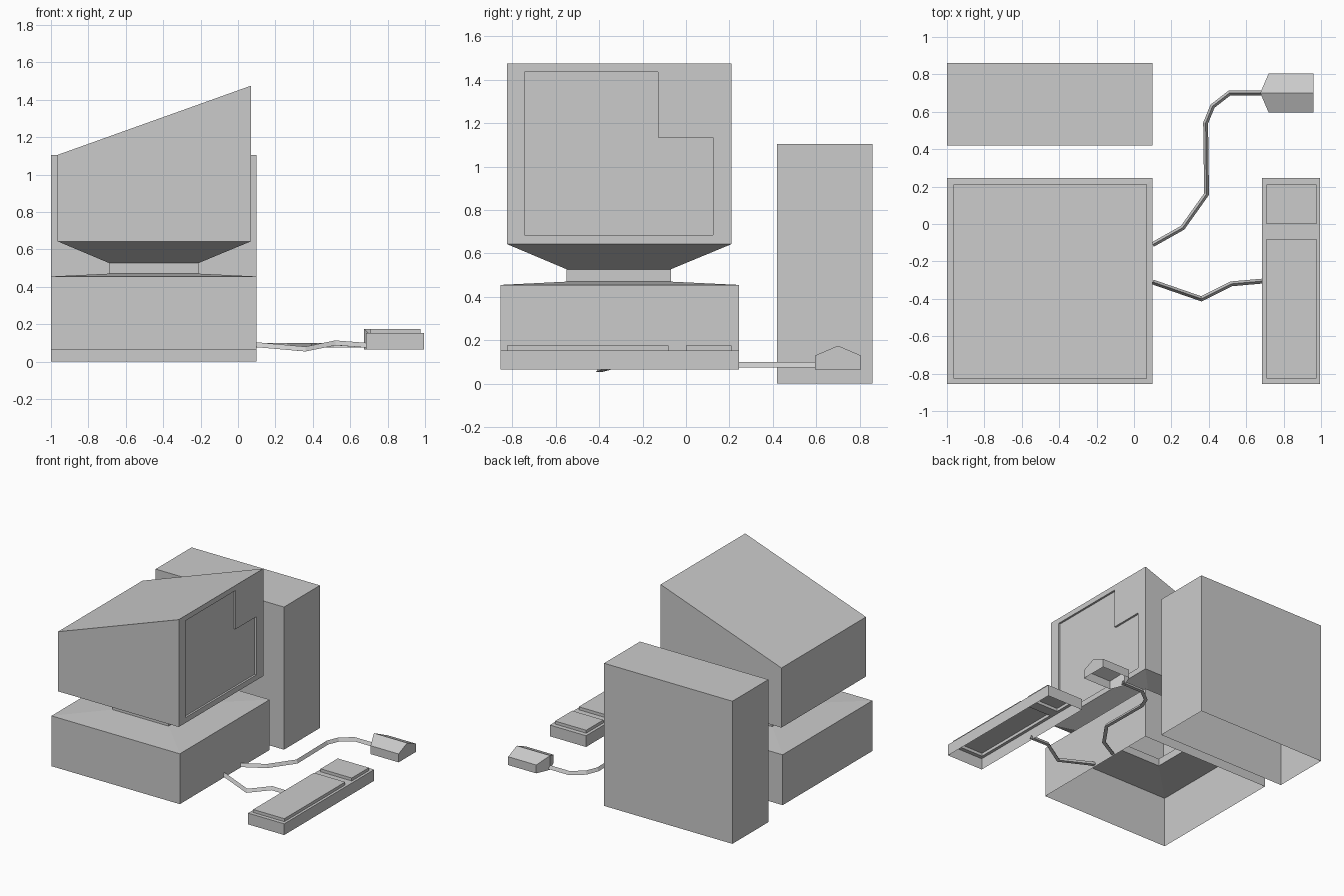
import bpy
import bmesh
from mathutils import Vector

if "Cube" in bpy.data.objects:
    bpy.data.objects.remove(bpy.data.objects["Cube"])


def rect(x0, x1, y0, y1, z, z_right=None):
    """Counter-clockwise ring; z_right lifts the +x edge."""
    zr = z if z_right is None else z_right
    return [(x0, y0, z), (x1, y0, zr), (x1, y1, zr), (x0, y1, z)]


def bridge(bm, lo, hi, skip=()):
    n = len(lo)
    for i in range(n):
        if i not in skip:
            j = (i + 1) % n
            bm.faces.new((lo[i], lo[j], hi[j], hi[i]))


def loft(bm, rings, cap=True, skip=()):
    """Stack rings into an outward-facing shell, open underneath."""
    vs = [[bm.verts.new(p) for p in r] for r in rings]
    for lo, hi in zip(vs, vs[1:]):
        bridge(bm, lo, hi, skip if hi is vs[-1] else ())
    if cap:
        bm.faces.new(vs[-1])
    return vs


def finish(name, bm):
    bmesh.ops.remove_doubles(bm, verts=bm.verts, dist=1e-5)
    mesh = bpy.data.meshes.new(name)
    bm.to_mesh(mesh)
    bm.free()
    ob = bpy.data.objects.new(name, mesh)
    bpy.context.collection.objects.link(ob)
    return ob


def shell(name, rings, cap=True):
    bm = bmesh.new()
    loft(bm, rings, cap)
    finish(name, bm)


def cable(name, pts, w=0.013, h=0.013):
    """Triangular cable with mitred bends."""
    bm = bmesh.new()
    pts = [Vector(p) for p in pts]
    rings = []
    for i, p in enumerate(pts):
        dirs = []
        for a, b in ((i - 1, i), (i, i + 1)):
            if a >= 0 and b < len(pts):
                d = pts[b] - pts[a]
                dirs.append(Vector((d.x, d.y, 0)).normalized())
        t = sum(dirs, Vector()).normalized()
        side = Vector((-t.y, t.x, 0)) * (w / t.dot(dirs[0]))
        up = Vector((0, 0, h))
        rings.append([bm.verts.new(q) for q in (p - side - up, p + up, p + side - up)])
    for lo, hi in zip(rings, rings[1:]):
        bridge(bm, lo, hi)
    bmesh.ops.recalc_face_normals(bm, faces=bm.faces)
    finish(name, bm)


# Rear cabinet
shell("rear_cabinet", [rect(-1, 0.1, 0.42, 0.86, 0), rect(-1, 0.1, 0.42, 0.86, 1.105)])

# Desktop case with shallow sloped lid, and the neck rising from it
neck = (-0.69, -0.21, -0.55, -0.07)
case = (-1, 0.1, -0.855, 0.245)
shell("desktop_case", [rect(*case, 0.065), rect(*case, 0.455), rect(*neck, 0.47)], cap=False)
shell("monitor_neck", [rect(*neck, 0.47), rect(*neck, 0.527)], cap=False)

# Monitor: flared base, sloping roof, right side left open for the screen
body = (-0.965, 0.07, -0.825, 0.21)
bm = bmesh.new()
vs = loft(bm, [rect(*neck, 0.527), rect(*body, 0.643), rect(*body, 1.105, 1.475)], skip=(1,))
A, B, C, D = vs[1][1], vs[1][2], vs[2][2], vs[2][1]

# Recessed stepped screen
outline = [(-0.745, 0.685), (0.125, 0.685), (0.125, 1.135),
           (-0.13, 1.135), (-0.13, 1.435), (-0.745, 1.435)]
rim = [bm.verts.new((0.07, y, z)) for y, z in outline]
floor = [bm.verts.new((0.055, y, z)) for y, z in outline]
a, b, c, d, e, f = rim
for face in ((A, B, b, a), (B, C, c, b), (C, e, d, c), (C, D, f, e), (D, A, a, f)):
    bm.faces.new(face)
bridge(bm, rim, floor)
bm.faces.new(floor)
finish("monitor", bm)

# Keyboard: hollow tray with two raised key blocks
tray = (0.685, 0.995, -0.855, 0.245)
xs = (0.685, 0.708, 0.975, 0.995)
ys = (-0.855, -0.825, -0.08, 0.0, 0.21, 0.245)
bm = bmesh.new()
loft(bm, [rect(*tray, 0.065), rect(*tray, 0.152)], cap=False)
for i in range(3):
    for j in range(5):
        cell = (xs[i], xs[i + 1], ys[j], ys[j + 1])
        if i == 1 and j in (1, 3):
            loft(bm, [rect(*cell, 0.152), rect(*cell, 0.175)])
        else:
            bm.faces.new([bm.verts.new(p) for p in rect(*cell, 0.152)])
finish("keyboard", bm)

# Mouse: pointed outline with a ridged roof
plan = [(0.675, 0.7, 0.175), (0.72, 0.595, 0.13), (0.96, 0.595, 0.13),
        (0.96, 0.7, 0.175), (0.96, 0.805, 0.13), (0.72, 0.805, 0.13)]
bm = bmesh.new()
top = loft(bm, [[(x, y, 0.065) for x, y, z in plan], plan], cap=False)[1]
bm.faces.new(top[:4])
bm.faces.new((top[0], top[3], top[4], top[5]))
finish("mouse", bm)

# Cables
cable("mouse_cable", [(0.1, -0.11, 0.087), (0.26, -0.02, 0.087), (0.388, 0.16, 0.087),
                      (0.383, 0.54, 0.087), (0.42, 0.63, 0.087), (0.51, 0.7, 0.087),
                      (0.69, 0.7, 0.087)])
cable("keyboard_cable", [(0.1, -0.31, 0.09), (0.36, -0.4, 0.067),
                         (0.52, -0.32, 0.1), (0.69, -0.305, 0.087)])
